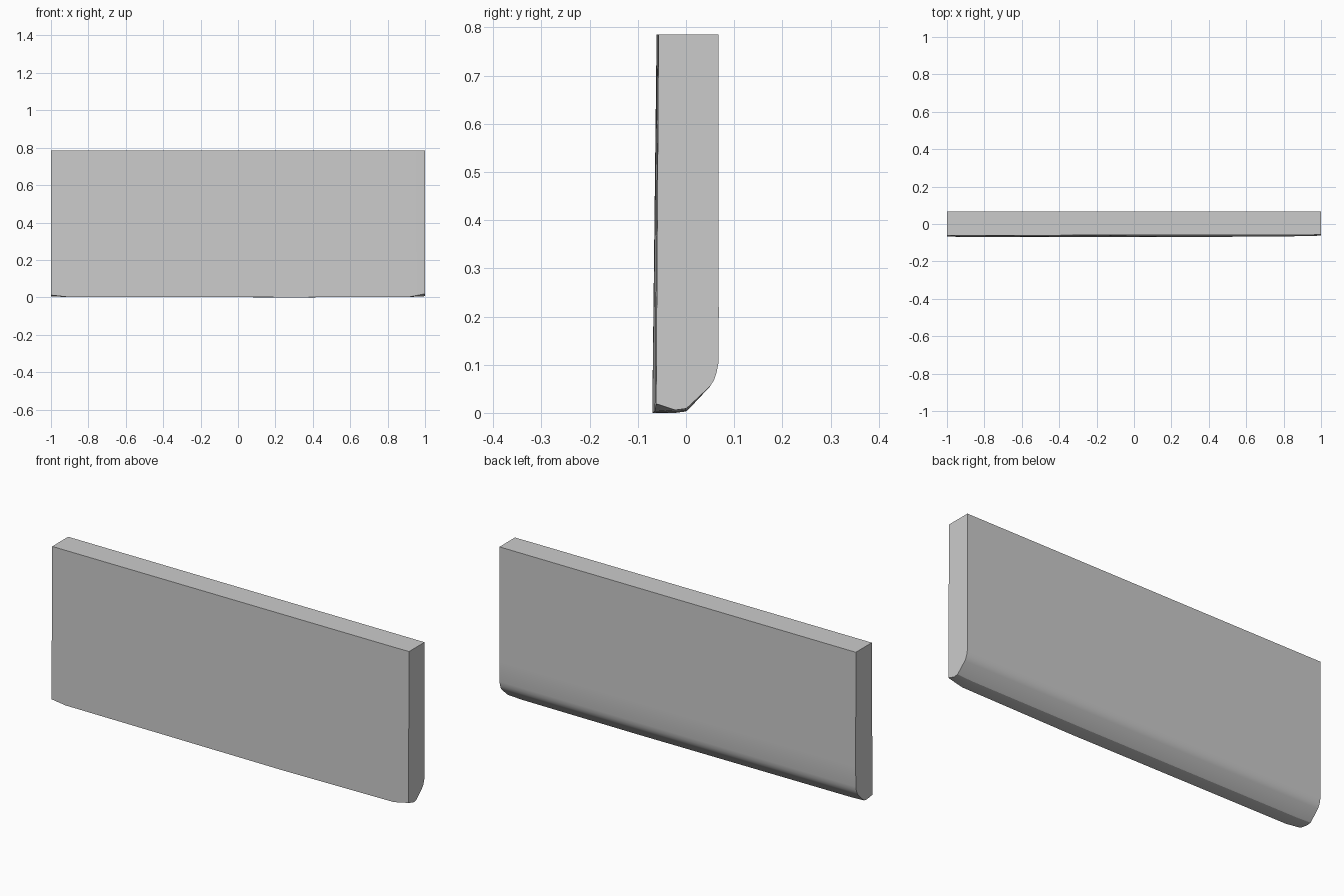
import bpy, bmesh

if "Cube" in bpy.data.objects:
    bpy.data.objects.remove(bpy.data.objects["Cube"])

TOP = 0.785


def section(x, front_top, front_bottom, front_z, keel_z):
    """Upright slab outline in the YZ plane with a rounded lower back edge."""
    outline = [
        (front_top, TOP), (front_bottom, front_z),
        (-0.022, keel_z), (0.000, keel_z + 0.003), (0.006, keel_z + 0.008),
        (0.050, 0.055), (0.058, 0.068), (0.063, 0.082), (0.067, 0.102),
        (0.068, 0.20), (0.067, TOP),
    ]
    return [(x, y, z) for y, z in outline]


# Sections along the panel: the lower front corners lift at both ends
sections = [
    section(-1.00, -0.061, -0.067, 0.012, 0.005),
    section(-0.92, -0.061, -0.069, 0.003, 0.002),
    section(-0.30, -0.060, -0.070, 0.002, 0.001),
    section(0.30, -0.059, -0.070, 0.000, 0.000),
    section(0.92, -0.058, -0.065, 0.003, 0.002),
    section(1.00, -0.057, -0.062, 0.019, 0.006),
]

# Panel: loft the sections and cap the ends
bm = bmesh.new()
rings = [[bm.verts.new(p) for p in s] for s in sections]
n = len(rings[0])
for a, b in zip(rings, rings[1:]):
    for i in range(n):
        j = (i + 1) % n
        bm.faces.new((a[i], a[j], b[j], b[i]))
bm.faces.new(rings[0])
bm.faces.new(rings[-1])
bmesh.ops.recalc_face_normals(bm, faces=bm.faces)

mesh = bpy.data.meshes.new("panel")
bm.to_mesh(mesh)
bm.free()
panel = bpy.data.objects.new("panel", mesh)
bpy.context.collection.objects.link(panel)

# Smooth the rounded back edge, keep the corners sharp
bpy.context.view_layer.objects.active = panel
panel.select_set(True)
bpy.ops.object.shade_smooth_by_angle(angle=0.52)
